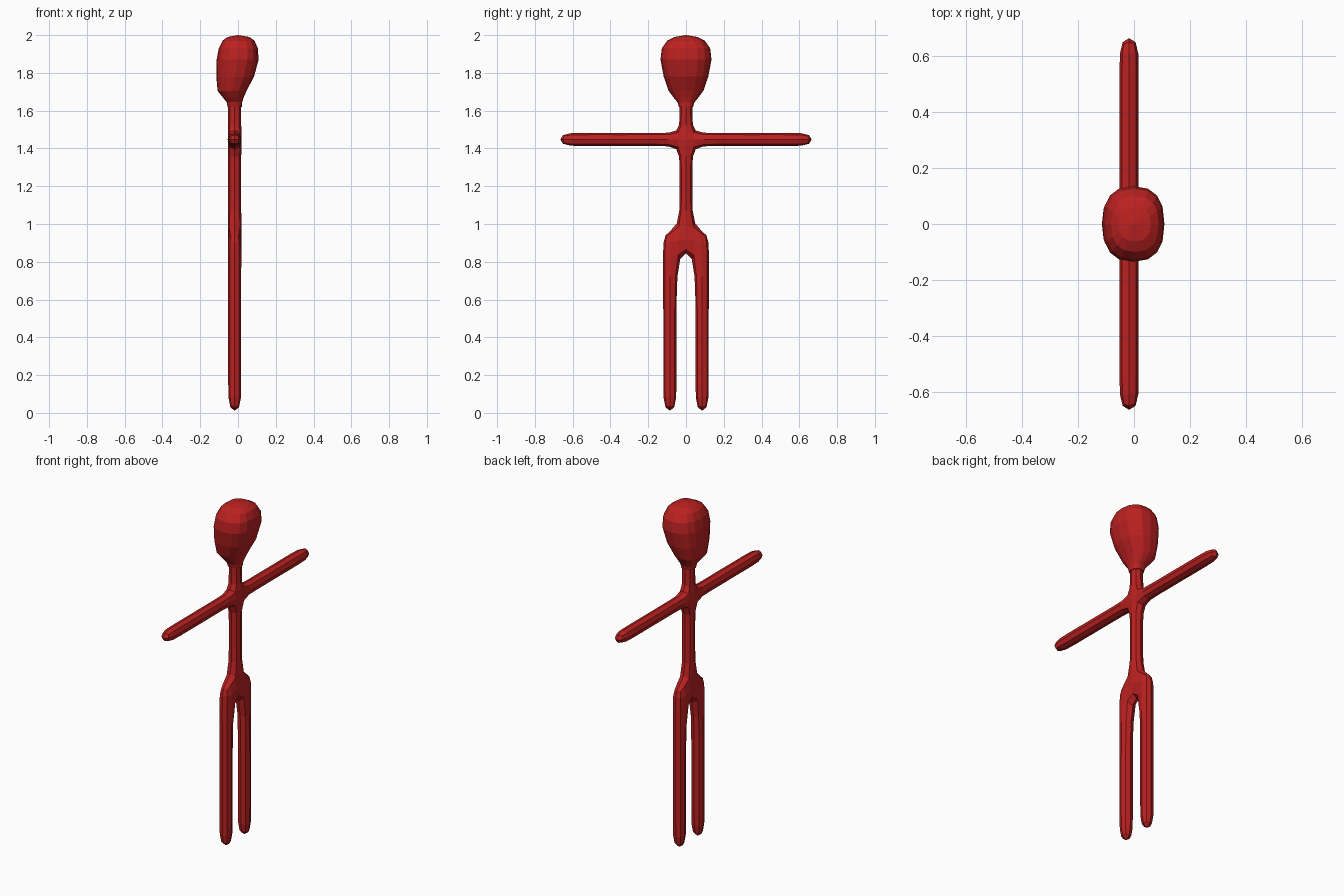
import bpy, bmesh, math

if "Cube" in bpy.data.objects:
    bpy.data.objects.remove(bpy.data.objects["Cube"])

red = bpy.data.materials.new("red")
red.diffuse_color = (0.5, 0.015, 0.015, 1)
red.use_nodes = True
red.node_tree.nodes["Principled BSDF"].inputs["Base Color"].default_value = red.diffuse_color
CX, H = -0.0175, 0.0375      # limb centre line in x, limb half thickness


def finish(name, bm):
    bmesh.ops.recalc_face_normals(bm, faces=bm.faces)
    me = bpy.data.meshes.new(name)
    bm.to_mesh(me)
    bm.free()
    me.materials.append(red)
    ob = bpy.data.objects.new(name, me)
    bpy.context.collection.objects.link(ob)
    return ob


# Body: flat layout of quads in the y-z plane, thickened in x and subdivided once
cells = []


def strip(pairs, mirror):
    """Chain of quads through pairs of (y, z) points, optionally mirrored in y."""
    for (a, b), (c, d) in zip(pairs, pairs[1:]):
        quad = [a, b, d, c]
        cells.append(quad)
        if mirror:
            cells.append([(-y, z) for y, z in reversed(quad)])


# neck and torso
spine = [(1.80, H), (1.68, H), (1.56, H), (1.485, H), (1.41, H),
         (1.31, H), (1.15, 0.036), (0.985, H), (0.85, 0.04)]
strip([((-w, z), (w, z)) for z, w in spine], False)
# arms
strip([((y, 1.485), (y, 1.41)) for y in (H, 0.14, 0.35, 0.555, 0.675)], True)
# hips and legs
strip([((H, 0.985), (0.04, 0.85)), ((0.125, 0.955), (0.125, 0.85))], True)
strip([((0.04, 0.85), (0.125, 0.85))] +
      [((0.0475, z), (0.1235, z)) for z in (0.6, 0.38, 0.15, 0.0)], True)

bm = bmesh.new()
verts = {}


def vert(p):
    key = (round(p[0], 4), round(p[1], 4))
    if key not in verts:
        verts[key] = bm.verts.new((CX - H, *key))
    return verts[key]


for quad in cells:
    bm.faces.new([vert(p) for p in quad])
grown = bmesh.ops.extrude_face_region(bm, geom=bm.faces[:], use_keep_orig=True)
bmesh.ops.translate(bm, vec=(2 * H, 0, 0),
                    verts=[g for g in grown["geom"] if isinstance(g, bmesh.types.BMVert)])
body = finish("body", bm)
body.modifiers.new("round", 'SUBSURF').levels = 1
body.modifiers["round"].render_levels = 1

# Head: stacked rounded rings, jaw pushed towards -x  (z, x min, x max, half width y)
rings = [(1.62, -0.055, 0.02, 0.0375), (1.645, -0.06, 0.022, 0.045),
         (1.67, -0.08, 0.03, 0.066), (1.705, -0.108, 0.045, 0.092),
         (1.78, -0.115, 0.085, 0.118), (1.87, -0.113, 0.109, 0.135),
         (1.93, -0.102, 0.105, 0.128), (1.97, -0.082, 0.088, 0.10),
         (1.99, -0.055, 0.06, 0.062)]
N = 16


def rounded(t):
    return math.copysign(abs(t) ** 0.8, t)


bm = bmesh.new()
loops = []
for z, x0, x1, hy in rings:
    mid, hx = (x0 + x1) / 2, (x1 - x0) / 2
    loops.append([bm.verts.new((mid + hx * rounded(math.cos(2 * math.pi * i / N)),
                                hy * rounded(math.sin(2 * math.pi * i / N)), z))
                  for i in range(N)])
for lo, hi in zip(loops, loops[1:]):
    for i in range(N):
        j = (i + 1) % N
        bm.faces.new((lo[i], lo[j], hi[j], hi[i]))
crown = bm.verts.new((0, 0, 2.0))
for i in range(N):
    bm.faces.new((loops[-1][i], loops[-1][(i + 1) % N], crown))
bm.faces.new(loops[0][::-1])
finish("head", bm)
